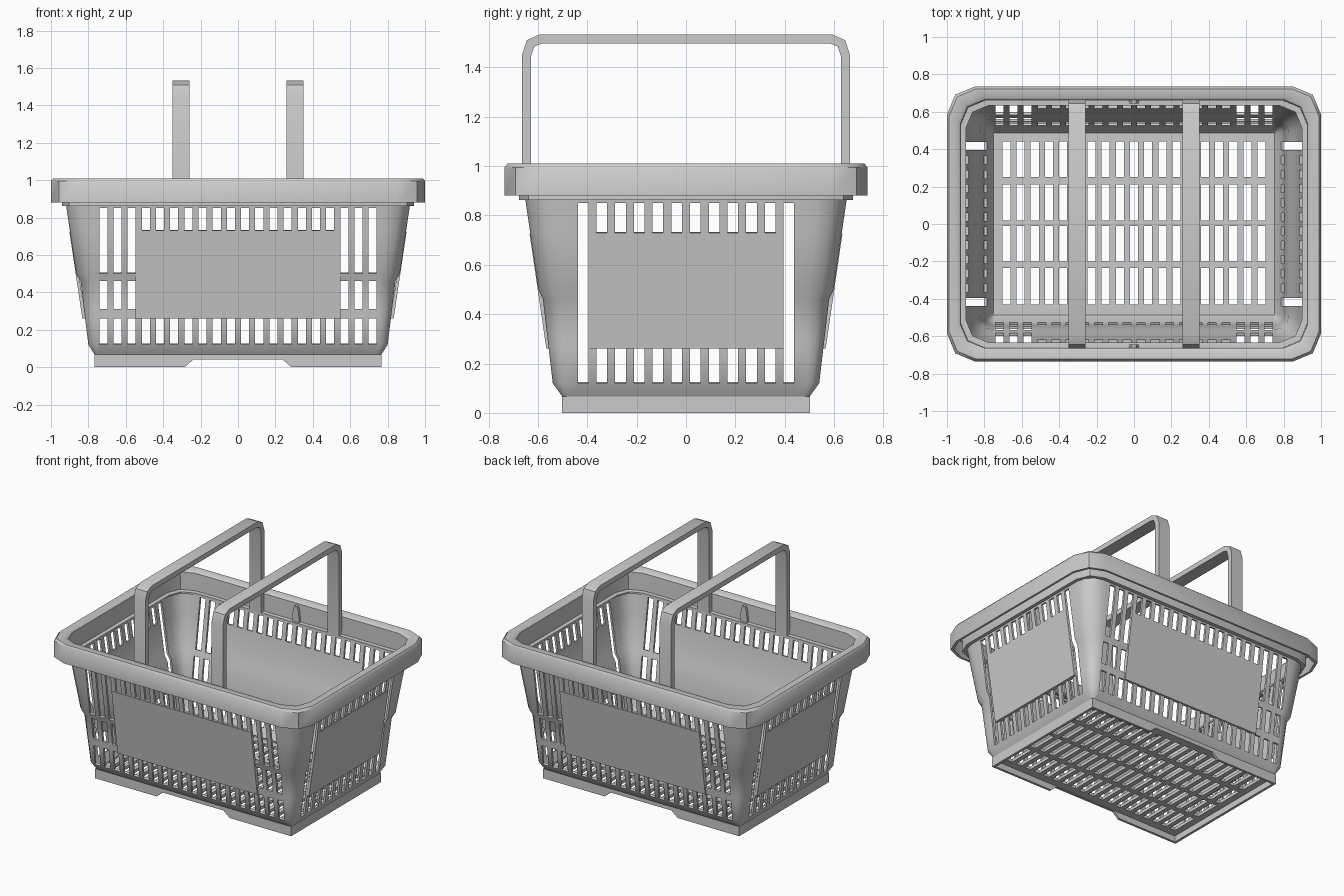
import bpy, bmesh, math

if "Cube" in bpy.data.objects:
    bpy.data.objects.remove(bpy.data.objects["Cube"])

PITCH, HALF_SLOT = 0.0758, 0.0215


def finish(name, verts, faces, thickness=0, recalc=True):
    me = bpy.data.meshes.new(name)
    me.from_pydata(verts, [], faces)
    ob = bpy.data.objects.new(name, me)
    bpy.context.collection.objects.link(ob)
    if recalc:
        bm = bmesh.new()
        bm.from_mesh(me)
        bmesh.ops.recalc_face_normals(bm, faces=bm.faces)
        bm.to_mesh(me)
        bm.free()
    bpy.ops.object.select_all(action='DESELECT')
    bpy.context.view_layer.objects.active = ob
    ob.select_set(True)
    if thickness:
        m = ob.modifiers.new("thickness", 'SOLIDIFY')
        m.thickness = thickness
        m.offset = -1
        bpy.ops.object.modifier_apply(modifier=m.name)
    bpy.ops.object.shade_smooth_by_angle(angle=math.radians(40))
    return ob


def prism(name, poly, lo, hi, place):
    """Extrude a 2D outline from lo to hi; place(a, b, t) gives the 3D point."""
    n = len(poly)
    verts = [place(a, b, t) for t in (lo, hi) for a, b in poly]
    faces = [tuple(range(n)), tuple(range(n, 2 * n))]
    faces += [(i, (i + 1) % n, n + (i + 1) % n, n + i) for i in range(n)]
    return finish(name, verts, faces)


def slot_edges(count):
    return [(k - (count - 1) / 2) * PITCH + s * HALF_SLOT
            for k in range(count) for s in (-1, 1)]


def loop(hx, hy, r, z, xs=(), ys=(), seg=3):
    """Rounded rectangle, counter-clockwise, with extra points on the straights."""
    pts = []
    for s in (1, -1):
        pts += [(s * x, -s * hy, z) for x in xs]
        for sy, start in ((-1, -90), (1, 0)):
            for i in range(seg + 1):
                a = math.radians(start + 90 * i / seg)
                pts.append((s * (hx - r + r * math.cos(a)),
                            s * (sy * (hy - r) + r * math.sin(a)), z))
            if sy == -1:
                pts += [(s * hx, s * y, z) for y in ys]
    return pts


# Slotted basket wall: z, half x, half y, corner radius
PROFILE = [(.065, .765, .50, .02), (.12, .80, .54, .05), (.46, .842, .58, .09),
           (.50, .865, .598, .10), (.87, .92, .652, .12)]


def section(z):
    for a, b in zip(PROFILE, PROFILE[1:]):
        if z <= b[0]:
            t = (z - a[0]) / (b[0] - a[0])
            return [p + (q - p) * t for p, q in zip(a, b)][1:]


rows = [.065, .12, .26, .31, .46, .50, .73, .85, .87]
NF, NS, SEG = 20, 12, 3
xs, ys = slot_edges(NF), slot_edges(NS)
# which rows are open in each column of cells, for half the perimeter
open_rows = []
for k in range(NF):
    open_rows += [{1, 3, 5, 6} if k < 3 or k >= NF - 3 else {1, 6}, set()]
open_rows += [set()] * (SEG + 1)
for k in range(NS):
    open_rows += [{1, 2, 3, 4, 5, 6} if k in (0, NS - 1) else {1, 6}, set()]
open_rows += [set()] * (SEG + 1)
open_rows *= 2
verts = []
for z in rows:
    verts += loop(*section(z), z, xs, ys, SEG)
n = len(open_rows)
faces = [(j * n + i, j * n + (i + 1) % n, (j + 1) * n + (i + 1) % n, (j + 1) * n + i)
         for j in range(len(rows) - 1) for i in range(n) if j not in open_rows[i]]
finish("basket_wall", verts, faces, .015, recalc=False)

# Slotted floor
fx = [-.765] + slot_edges(19) + [.765]
fy = [-.50, -.43, -.235, -.20, -.01, .02, .21, .25, .44, .50]
verts = [(x, y, .065) for y in fy for x in fx]
w = len(fx)
faces = [(j * w + i, j * w + i + 1, (j + 1) * w + i + 1, (j + 1) * w + i)
         for j in range(len(fy) - 1) for i in range(w - 1)
         if not (i % 2 == 1 and j % 2 == 1)]
finish("basket_floor", verts, faces, .022, recalc=False)

# Foot skirt with notches front and back
foot = [(-.768, 0), (-.285, 0), (-.24, .04), (.24, .04), (.285, 0), (.768, 0),
        (.768, .067), (-.768, .067)]
end = [(-.485, 0), (.485, 0), (.485, .067), (-.485, .067)]
for s, long_side, short_side in ((-1, "front", "left"), (1, "back", "right")):
    prism(long_side + "_foot", foot, .485, .502, lambda a, b, t: (a, s * t, b))
    prism(short_side + "_foot", end, .75, .768, lambda a, b, t: (s * t, a, b))

# Flat label panels on all four walls
def panel_outline(mid, slope):
    lo, hi = mid - .24 * slope, mid + .225 * slope
    return [(lo, .26), (hi, .725), (hi - .017, .725), (lo - .017, .26)]


for s, long_side, short_side in ((-1, "front", "left"), (1, "back", "right")):
    prism(long_side + "_panel", panel_outline(.601, .146), -.547, .547,
          lambda a, b, t: (t, s * a, b))
    prism(short_side + "_panel", panel_outline(.868, .149), -.395, .395,
          lambda a, b, t: (s * a, t, b))

# Hollow rim: inset from the outer edge, height
rim = [(0, .88), (0, .995), (.012, 1.01), (.06, 1.01), (.072, .998), (.075, .876),
       (.102, .874), (.102, .862), (.058, .862), (.058, .992), (.015, .992), (.015, .88)]
verts = []
for d, z in rim:
    verts += loop(1 - d, .735 - d, .15 - .3 * d, z, seg=2)
m, k = len(rim), len(verts) // len(rim)
faces = [(j * k + i, j * k + (i + 1) % k, (j + 1) % m * k + (i + 1) % k, (j + 1) % m * k + i)
         for j in range(m) for i in range(k)]
finish("rim", verts, faces)

# Two carrying handles
half = [(.665, .872), (.665, 1.45), (.645, 1.51), (.595, 1.533)]
inner = [(.585, 1.497), (.615, 1.485), (.628, 1.445), (.628, .872)]
outline = half + [(-y, z) for y, z in reversed(half)]
outline += [(-y, z) for y, z in reversed(inner)] + inner[::1]
for s, side in ((-1, "left"), (1, "right")):
    prism(side + "_handle", outline, s * .305 - .045, s * .305 + .045,
          lambda a, b, t: (t, a, b))

# Small catches in the middle of the rim
catch = [(-.028, .875), (.028, .875), (.022, .95), (.01, .985), (-.01, .985), (-.022, .95)]
for s, side in ((-1, "front"), (1, "back")):
    prism(side + "_catch", catch, .645, .665, lambda a, b, t: (a, s * t, b))
